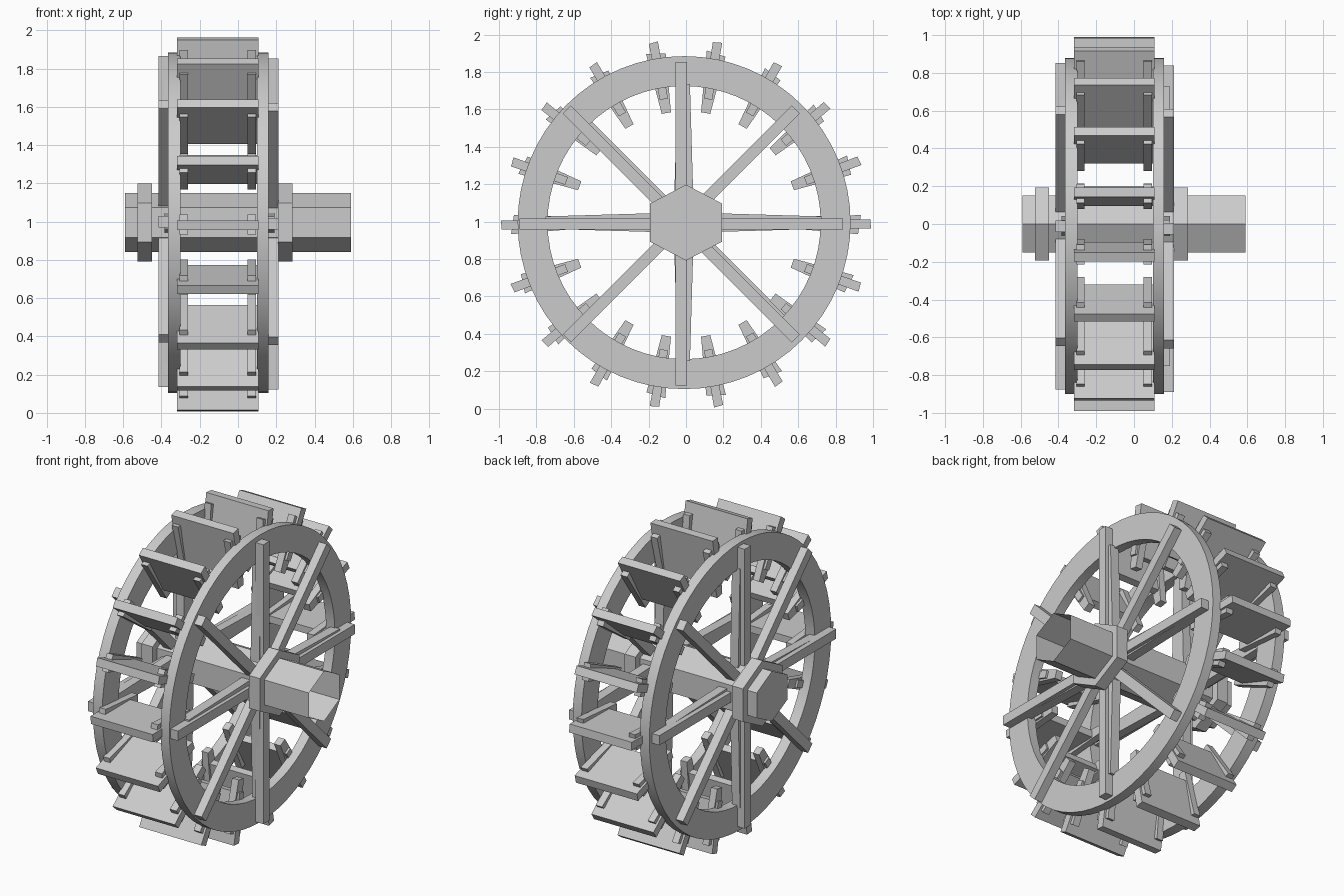
import bpy, math
from mathutils import Matrix

if "Cube" in bpy.data.objects:
    bpy.data.objects.remove(bpy.data.objects["Cube"])

CZ = 0.985  # height of the wheel axis


def mesh_object(name, verts, faces):
    me = bpy.data.meshes.new(name)
    me.from_pydata(verts, [], faces)
    ob = bpy.data.objects.new(name, me)
    bpy.context.collection.objects.link(ob)
    return ob


def extrude_x(name, profile, x0, x1, angle=0.0, centre=(0, CZ), caps=(True, True)):
    """Extrude a (y, z) profile along x after turning it about the wheel axis."""
    n = len(profile)
    c, s = math.cos(angle), math.sin(angle)
    pts = [(centre[0] + y * c - z * s, centre[1] + y * s + z * c) for y, z in profile]
    verts = [(x, y, z) for x in (x0, x1) for y, z in pts]
    faces = [(i, i + n, (i + 1) % n + n, (i + 1) % n) for i in range(n)]
    if caps[0]:
        faces.append(tuple(range(n)))
    if caps[1]:
        faces.append(tuple(range(2 * n - 1, n - 1, -1)))
    return mesh_object(name, verts, faces)


def hexagon(ry, rz):
    # point-up hexagon, slightly widened
    return [(ry * math.cos(math.radians(a)) / math.cos(math.radians(30)),
             rz * math.sin(math.radians(a))) for a in range(30, 390, 60)]


def ring(name, x0, x1, r_in, r_out, cy, cz, n=64):
    verts, faces = [], []
    for i in range(n):
        a = math.tau * i / n
        for x, r in ((x0, r_in), (x0, r_out), (x1, r_out), (x1, r_in)):
            verts.append((x, cy + r * math.cos(a), cz + r * math.sin(a)))
    for i in range(n):
        j = (i + 1) % n
        for k in range(4):
            m = (k + 1) % 4
            faces.append((4 * i + k, 4 * i + m, 4 * j + m, 4 * j + k))
    ob = mesh_object(name, verts, faces)
    bpy.context.view_layer.objects.active = ob
    ob.select_set(True)
    bpy.ops.object.shade_smooth_by_angle(angle=math.radians(30))
    ob.select_set(False)


# axle: closed on the left, open on the right
extrude_x("axle", hexagon(0.15, 0.155), -0.59, 0.59, centre=(0, 0.995), caps=(True, False))

# hub collars
for side, x0, x1 in (("left", -0.525, -0.45), ("right", 0.21, 0.285)):
    extrude_x("collar_" + side, hexagon(0.193, 0.203), x0, x1, centre=(0, 0.995))

# rims
ring("rim_left", -0.365, -0.30, 0.73, 0.89, -0.01, 0.995)
ring("rim_right", 0.10, 0.16, 0.73, 0.89, -0.01, 0.995)

# outer spokes: four full-length bars on each side, plus tapered inner spokes
bar = [(-0.865, -0.03), (0.865, -0.03), (0.865, 0.03), (-0.865, 0.03)]
taper = [(-0.74, -0.033), (0, -0.055), (0.74, -0.033), (0.74, 0.033), (0, 0.055), (-0.74, 0.033)]
for side, x0, x1, t0, t1, c in (("left", -0.415, -0.36, -0.385, -0.33, (-0.012, 1.0)),
                                ("right", 0.16, 0.212, 0.13, 0.19, (-0.025, 0.988))):
    for i in range(4):
        extrude_x(f"spoke_{side}_{i}", bar, x0, x1, math.pi * i / 4, c)
    for i in range(2):
        extrude_x(f"inner_spoke_{side}_{i}", taper, t0, t1, math.pi * i / 2, (-0.012, 0.995))

# paddles with a pair of tapered braces
board = [(0.68, -0.022), (0.99, -0.022), (0.985, 0.028), (0.68, 0.022)]
brace = [(0.605, -0.025), (0.92, -0.052), (0.935, 0.052), (0.605, 0.025)]
for i in range(18):
    a = math.tau * i / 18
    extrude_x(f"paddle_{i}", board, -0.318, 0.108, a)
    for side, x0, x1 in (("left", -0.305, -0.262), ("right", 0.05, 0.095)):
        extrude_x(f"paddle_brace_{side}_{i}", brace, x0, x1, a)
